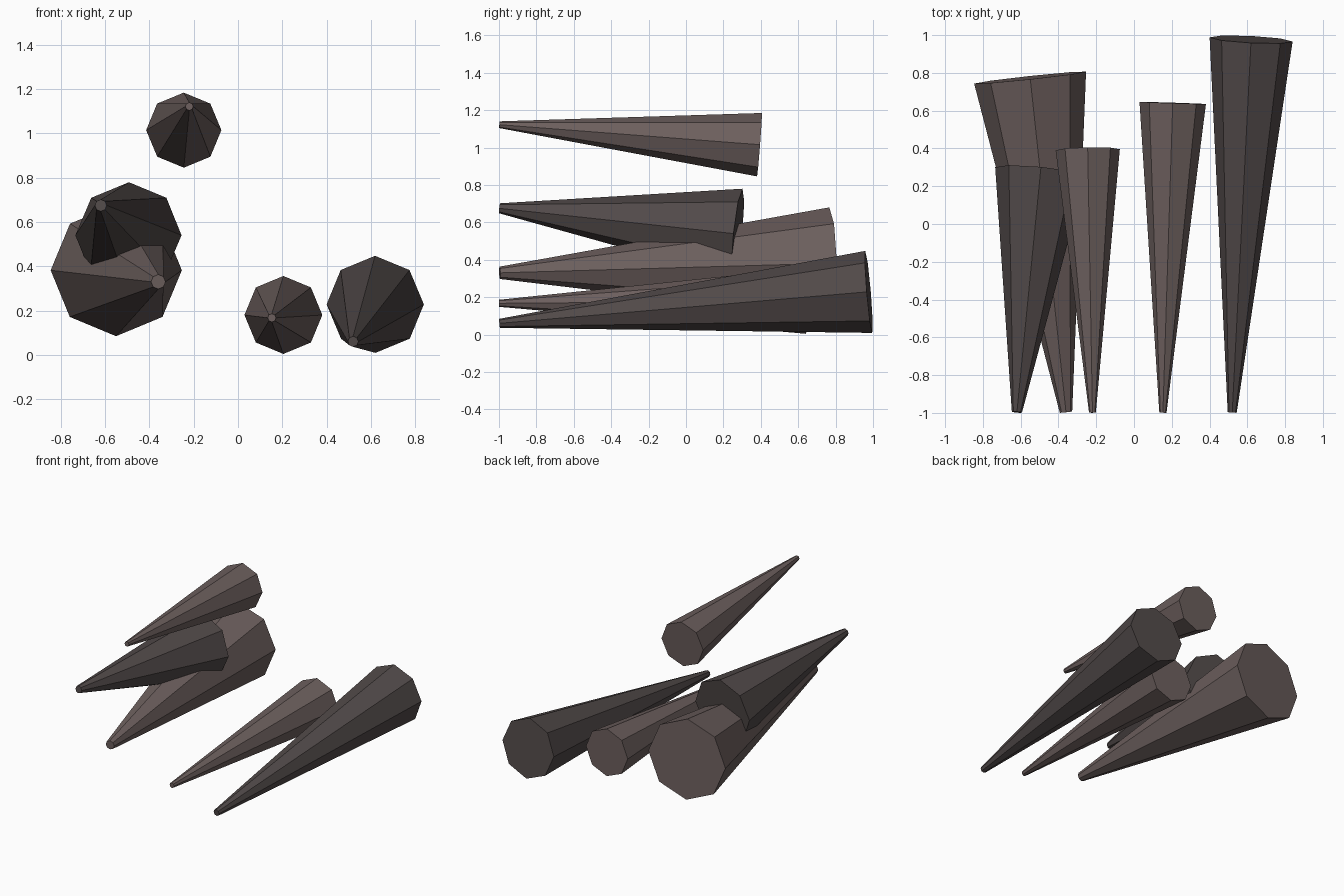
import bpy, bmesh, math
from mathutils import Vector

if "Cube" in bpy.data.objects:
    bpy.data.objects.remove(bpy.data.objects["Cube"])

SIDES = 8


def material(name, rgb):
    m = bpy.data.materials.new(name)
    m.diffuse_color = (*rgb, 1)
    m.use_nodes = True
    m.node_tree.nodes["Principled BSDF"].inputs["Base Color"].default_value = m.diffuse_color
    return m


light = material("warm_stone", (0.150, 0.114, 0.110))
dark = material("dark_stone", (0.082, 0.067, 0.066))


def spike(name, tip, tip_r, base, base_r, mat):
    """Capped octagonal taper whose end faces are square to its axis."""
    tip, base = Vector(tip), Vector(base)
    axis = (base - tip).normalized()
    # cross-section axes, with one corner pointing up
    side = axis.cross(Vector((0, 0, 1))).normalized()
    up = side.cross(axis)
    bm = bmesh.new()
    rings = []
    for centre, r in ((tip, tip_r), (base, base_r)):
        rings.append([bm.verts.new(centre + r * (math.cos(a) * side + math.sin(a) * up))
                      for a in (math.tau * i / SIDES for i in range(SIDES))])
    for i in range(SIDES):
        j = (i + 1) % SIDES
        bm.faces.new((rings[0][i], rings[0][j], rings[1][j], rings[1][i]))
    for ring in rings:
        bm.faces.new(ring)
    bmesh.ops.recalc_face_normals(bm, faces=bm.faces)
    me = bpy.data.meshes.new(name)
    bm.to_mesh(me)
    bm.free()
    me.materials.append(mat)
    ob = bpy.data.objects.new(name, me)
    bpy.context.collection.objects.link(ob)
    return ob


# Five spikes, thin ends at the front
spike("top_spike", (-0.22, -0.998, 1.122), 0.018, (-0.245, 0.393, 1.015), 0.17, light)
spike("upper_left_spike", (-0.62, -0.996, 0.675), 0.027, (-0.495, 0.277, 0.54), 0.241, dark)
spike("lower_left_spike", (-0.36, -0.996, 0.33), 0.033, (-0.55, 0.775, 0.382), 0.298, light)
spike("middle_spike", (0.153, -0.999, 0.167), 0.019, (0.205, 0.641, 0.18), 0.176, light)
spike("right_spike", (0.52, -0.997, 0.06), 0.024, (0.62, 0.977, 0.228), 0.22, dark)
